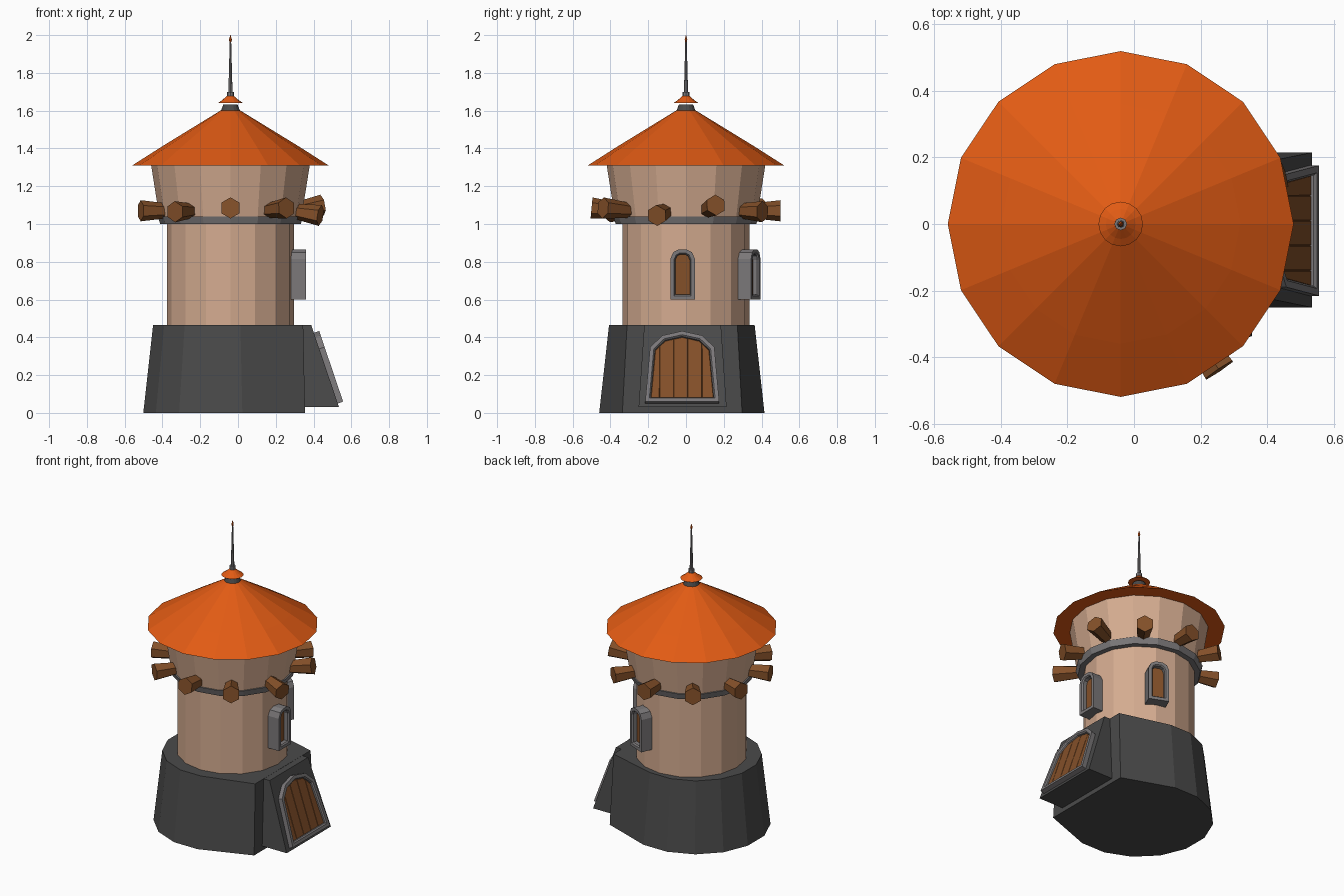
import bpy, bmesh, math
from mathutils import Matrix, Vector

if "Cube" in bpy.data.objects:
    bpy.data.objects.remove(bpy.data.objects["Cube"])

CX = -0.04  # tower axis


def material(name, rgb):
    m = bpy.data.materials.new(name)
    m.diffuse_color = (*rgb, 1)
    m.use_nodes = True
    m.node_tree.nodes["Principled BSDF"].inputs["Base Color"].default_value = m.diffuse_color
    return m


STONE = material("dark stone", (0.068, 0.068, 0.068))
TRIM = material("grey trim", (0.2, 0.19, 0.195))
PLASTER = material("tan plaster", (0.66, 0.41, 0.28))
ROOF = material("orange roof", (0.76, 0.105, 0.007))
WOOD = material("brown wood", (0.23, 0.08, 0.022))


def finish(bm, name, *mats):
    me = bpy.data.meshes.new(name)
    bm.to_mesh(me)
    bm.free()
    for m in mats:
        me.materials.append(m)
    ob = bpy.data.objects.new(name, me)
    bpy.context.collection.objects.link(ob)
    return ob


def loft(name, mat, rings, matrix=None):
    """Closed solid through equal-length rings of 3D points."""
    bm = bmesh.new()
    vs = [[bm.verts.new(p) for p in ring] for ring in rings]
    n = len(vs[0])
    for a, b in zip(vs, vs[1:]):
        for i in range(n):
            j = (i + 1) % n
            bm.faces.new((a[i], a[j], b[j], b[i]))
    bm.faces.new(vs[0][::-1])
    bm.faces.new(vs[-1])
    if matrix:
        bm.transform(matrix)
    bmesh.ops.recalc_face_normals(bm, faces=bm.faces)
    return finish(bm, name, mat)


def lathe(name, mat, profile, sides=16, phase=0.0, matrix=None):
    rings = [[(r * math.cos(phase + math.tau * i / sides),
               r * math.sin(phase + math.tau * i / sides), z)
              for i in range(sides)] for r, z in profile]
    return loft(name, mat, rings, matrix or Matrix.Translation((CX, 0, 0)))


def framed_panel(name, half, depth, width, recess, matrix, planks=()):
    """Arched frame with a recessed wooden panel; half = right side of outline."""
    outline = half + [(-u, v) for u, v in reversed(half) if u > 0]
    bm = bmesh.new()
    front = bm.faces.new([bm.verts.new((u, v, depth)) for u, v in outline])
    # side walls running back into the wall
    ext = bmesh.ops.extrude_face_region(bm, geom=[front], use_keep_orig=True)
    back = [g for g in ext["geom"] if isinstance(g, bmesh.types.BMVert)]
    for v in back:
        v.co.z = -0.04
    bmesh.ops.recalc_face_normals(bm, faces=bm.faces)
    front = max(bm.faces, key=lambda f: f.calc_center_median().z)
    # frame rim, bevelled lip, then recess
    for thick, dep in ((width * 0.75, 0), (width * 0.25, -0.008), (0.001, -recess)):
        bmesh.ops.inset_region(bm, faces=[front], thickness=thick, depth=dep,
                               use_even_offset=True)
    front.material_index = 1
    # cut into planks
    for u in planks:
        faces = [f for f in bm.faces if f.material_index == 1]
        geom = faces + list({e for f in faces for e in f.edges}) \
            + list({v for f in faces for v in f.verts})
        bmesh.ops.bisect_plane(bm, geom=geom, plane_co=(u, 0, 0), plane_no=(1, 0, 0))
    if planks:
        faces = [f for f in bm.faces if f.material_index == 1]
        bmesh.ops.inset_individual(bm, faces=faces, thickness=0.0025, depth=0.004)
    bm.transform(matrix)
    return finish(bm, name, TRIM, WOOD)


def wall_matrix(origin, right, up):
    right, up = Vector(right).normalized(), Vector(up).normalized()
    m = Matrix((right, up, right.cross(up))).transposed().to_4x4()
    return Matrix.Translation(origin) @ m


# Stone base: round at the back, drawn out to a flat side at the door
def base_ring(r, corner_x, corner_y, z):
    pts = [(-0.064 + r * math.cos(math.radians(78.75 + 22.5 * k)),
            -0.022 + r * math.sin(math.radians(78.75 + 22.5 * k)), z) for k in range(10)]
    return pts + [(corner_x, -0.02 - corner_y, z), (corner_x, -0.02 + corner_y, z)]


loft("stone_base", STONE, [base_ring(0.446, 0.355, 0.317, 0),
                           base_ring(0.393, 0.345, 0.292, 0.465)])

# Sloping porch block carrying the door
loft("door_block", STONE, [
    [(0.3, -0.018 - h, z), (x, -0.018 - h, z), (x, -0.018 + h, z), (0.3, -0.018 + h, z)]
    for x, h, z in ((0.535, 0.233, 0.03), (0.388, 0.203, 0.464))])

framed_panel("door",
             [(0.196, 0), (0.17, 0.305), (0.105, 0.37), (0, 0.395)],
             0.03, 0.027, 0.012,
             wall_matrix((0.528, -0.02, 0.05), (0, 1, 0), (-0.147, 0, 0.434)),
             planks=(-0.12, -0.045, 0.03, 0.105))

# Tower walls and ring
lathe("lower_wall", PLASTER, [(0.337, 0.45), (0.337, 1.01)])
lathe("stone_ring", TRIM, [(0.33, 1.0), (0.372, 1.0), (0.385, 1.04), (0.36, 1.04)])
lathe("upper_wall", PLASTER, [(0.36, 1.03), (0.376, 1.035), (0.42, 1.312)])

# Two arched windows
for name, deg in (("side_window", 0), ("rear_window", 67.5)):
    a = math.radians(deg)
    out, side = Vector((math.cos(a), math.sin(a), 0)), Vector((-math.sin(a), math.cos(a), 0))
    pos = Vector((CX, -0.018 if deg == 0 else 0, 0.6)) + out * 0.335
    framed_panel(name, [(0.065, 0), (0.065, 0.215), (0.05, 0.25), (0.022, 0.265)],
                 0.065, 0.026, 0.025, wall_matrix(pos, side, (0, 0, 1)))

# Beam ends sticking out around the tower: angle, outer radius, outer height
beams = [(18, 0.51, 1.10), (54, 0.50, 1.065), (90, 0.50, 1.07), (126, 0.50, 1.08),
         (162, 0.50, 1.07), (198, 0.50, 1.07), (234, 0.50, 1.065), (270, 0.50, 1.085),
         (304, 0.53, 1.085), (342, 0.50, 1.045)]
for i, (deg, r, z) in enumerate(beams):
    a = math.radians(deg)
    p0 = Vector((CX + 0.34 * math.cos(a), 0.34 * math.sin(a), 1.07))
    p1 = Vector((CX + r * math.cos(a), r * math.sin(a), z))
    d = p1 - p0
    m = Matrix.Translation(p0) @ d.to_track_quat('Z', 'Y').to_matrix().to_4x4()
    lathe(f"beam_{i + 1}", WOOD, [(0.038, 0), (0.056, d.length)], 6, math.pi / 2, m)

# Roof, neck and spire
lathe("roof", ROOF, [(0.52, 1.31), (0.36, 1.412), (0.05, 1.602)])
lathe("roof_neck", STONE, [(0.052, 1.595), (0.038, 1.632)])
lathe("spire_cap", ROOF, [(0.067, 1.64), (0.045, 1.655), (0.018, 1.678)])
lathe("spire_collar", TRIM, [(0.019, 1.67), (0.019, 1.7)], 8)
lathe("spire_pole", TRIM, [(0.011, 1.695), (0.004, 1.965)], 8)
lathe("spire_tip", ROOF, [(0.003, 1.96), (0.008, 1.975), (0.001, 2.0)], 6)
